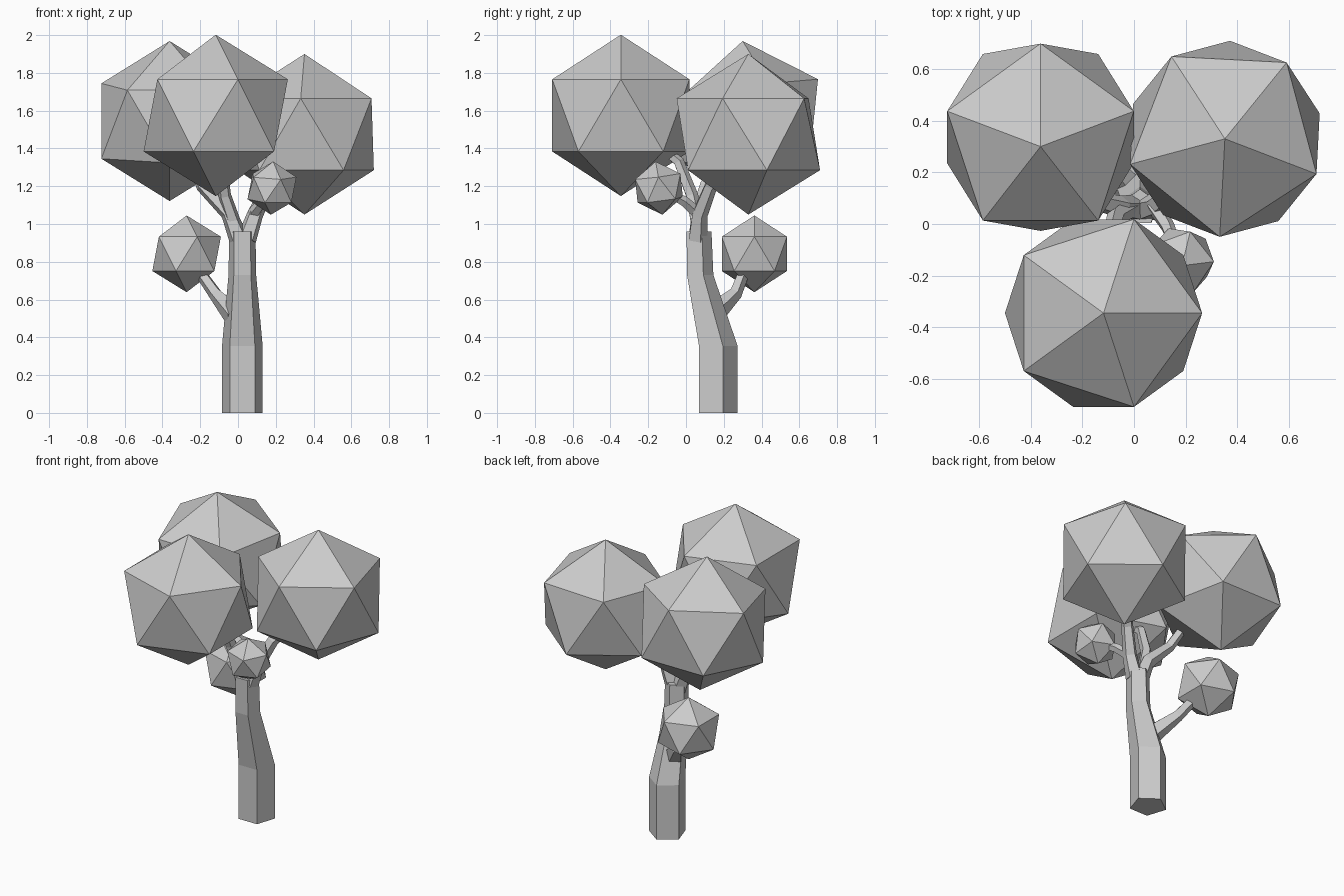
import bpy, bmesh
from math import radians, cos, sin, pi
from mathutils import Vector, Matrix

if "Cube" in bpy.data.objects:
    bpy.data.objects.remove(bpy.data.objects["Cube"])

grey = bpy.data.materials.new("plain_grey")
grey.use_nodes = True
grey.diffuse_color = (0.6, 0.6, 0.6, 1)
bsdf = next(n for n in grey.node_tree.nodes if n.type == 'BSDF_PRINCIPLED')
bsdf.inputs["Base Color"].default_value = grey.diffuse_color


def finish(name, bm):
    bmesh.ops.recalc_face_normals(bm, faces=bm.faces)
    mesh = bpy.data.meshes.new(name)
    bm.to_mesh(mesh)
    bm.free()
    mesh.materials.append(grey)
    obj = bpy.data.objects.new(name, mesh)
    bpy.context.collection.objects.link(obj)
    return obj


def foliage(name, centre, radius, pole=(0, 0, 1), toward=(1, 0, 0)):
    """Icosahedron with one corner on pole and an upper ring corner toward a direction."""
    z = Vector(pole).normalized()
    x = Vector(toward)
    x = (x - z * x.dot(z)).normalized()
    turn = Matrix((x, z.cross(x), z)).transposed().to_4x4()
    bm = bmesh.new()
    bmesh.ops.create_icosphere(bm, subdivisions=1, radius=radius,
                               matrix=Matrix.Translation(centre) @ turn)
    finish(name, bm)


def limb(name, path, radii, level=False, sides=5):
    """Tapered five-sided tube along a path; level keeps its rings horizontal."""
    pts = [Vector(p) for p in path]
    bm = bmesh.new()
    rings = []
    for i, (p, r) in enumerate(zip(pts, radii)):
        tangent = pts[min(i + 1, len(pts) - 1)] - pts[max(i - 1, 0)]
        up = Vector((0, 0, 1))
        turn = up.rotation_difference(up if level else tangent)
        ring = []
        for k in range(sides):
            a = pi / 2 + 2 * pi * k / sides
            ring.append(bm.verts.new(p + turn @ Vector((r * cos(a), r * sin(a), 0))))
        rings.append(ring)
    for a, b in zip(rings, rings[1:]):
        for k in range(sides):
            n = (k + 1) % sides
            bm.faces.new((a[k], a[n], b[n], b[k]))
    bm.faces.new(rings[0])
    bm.faces.new(rings[-1])
    finish(name, bm)


# Trunk
limb("trunk", [(.023, .16, 0), (.023, .16, .355), (.023, .068, .73), (.023, .062, .96)],
     [.113, .113, .077, .073], level=True)

# Main branches
limb("left_branch", [(.045, .06, .92), (.09, .07, 1.05), (.16, .13, 1.2), (.27, .25, 1.34)],
     [.055, .045, .037, .03])
limb("right_branch", [(.005, .06, .92), (-.05, .065, 1.06), (-.19, .1, 1.2), (-.25, .18, 1.34)],
     [.055, .045, .033, .028])
limb("front_branch", [(-.02, .06, 1), (-.07, .03, 1.15), (-.09, -.04, 1.33), (-.1, -.15, 1.42)],
     [.04, .035, .03, .025])

# Twigs to the small clumps
limb("front_twig", [(.08, .07, 1.05), (.13, -.01, 1.12), (.17, -.12, 1.18)],
     [.035, .028, .022])
limb("back_twig", [(-.01, .13, .51), (-.12, .26, .63), (-.19, .3, .73), (-.24, .34, .8)],
     [.065, .037, .032, .025])

# Foliage clumps
turned = radians(-21)
foliage("front_foliage", (-.118, -.345, 1.575), .427)
foliage("left_foliage", (.352, .33, 1.475), .425, toward=(cos(turned), sin(turned), 0))
foliage("right_foliage", (-.362, .336, 1.545), .425, pole=(0, -.085, 1), toward=(0, 1, 0))
foliage("small_back_foliage", (-.272, .362, .842), .203)
foliage("small_front_foliage", (.18, -.143, 1.19), .142, pole=(.91, -.02, .41),
        toward=(.18, -.945, .27))
